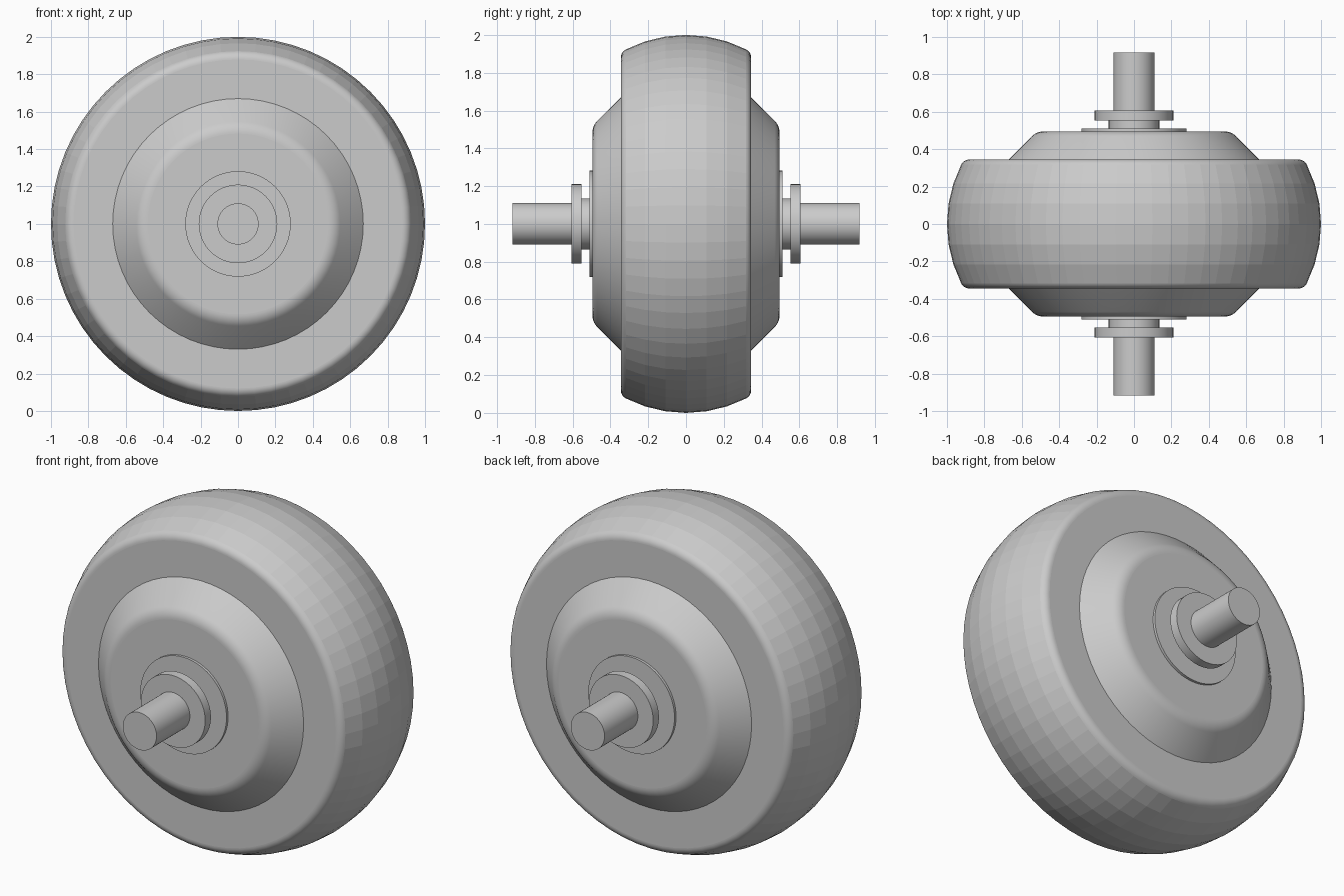
import bpy
import bmesh
from math import sin, cos, pi, sqrt, atan2, radians
from mathutils import Vector, Matrix

cube = bpy.data.objects.get("Cube")
if cube:
    bpy.data.objects.remove(cube, do_unlink=True)

AXLE_HEIGHT = 1.0

# Single neutral grey
grey = bpy.data.materials.new("plain_grey")
grey.use_nodes = True
colour = (0.6, 0.6, 0.6, 1)
grey.diffuse_color = colour
grey.node_tree.nodes["Principled BSDF"].inputs["Base Color"].default_value = colour


def arc(centre, radius, start, end, steps):
    """Points (radius, axial) along a circular arc."""
    angles = [start + (end - start) * i / steps for i in range(steps + 1)]
    return [(centre[0] + radius * cos(a), centre[1] + radius * sin(a)) for a in angles]


def mirrored(half):
    """Complete a profile, given from the +y end to the middle."""
    other = [(r, -y) for r, y in reversed(half)]
    return half + [p for p in other if p not in half]


def lathe(name, profile, closed=False, segments=64, flat_rule=None):
    """Revolve a (radius, y) profile around the axle."""
    bm = bmesh.new()
    verts = [bm.verts.new((r, y, 0)) for r, y in profile]
    pairs = list(zip(verts, verts[1:]))
    if closed:
        pairs.append((verts[-1], verts[0]))
    edges = [bm.edges.new(p) for p in pairs]
    bmesh.ops.spin(bm, geom=verts + edges, cent=(0, 0, 0), axis=(0, 1, 0),
                   angle=2 * pi, steps=segments)
    bmesh.ops.remove_doubles(bm, verts=bm.verts, dist=0.0001)
    bmesh.ops.recalc_face_normals(bm, faces=bm.faces)
    bmesh.ops.translate(bm, verts=bm.verts, vec=(0, 0, AXLE_HEIGHT))
    mesh = bpy.data.meshes.new(name)
    bm.to_mesh(mesh)
    bm.free()
    obj = bpy.data.objects.new(name, mesh)
    bpy.context.collection.objects.link(obj)
    mesh.materials.append(grey)
    bpy.ops.object.select_all(action='DESELECT')
    obj.select_set(True)
    bpy.context.view_layer.objects.active = obj
    bpy.ops.object.shade_smooth_by_angle(angle=radians(30))
    # Side walls stay flat, as do the faces picked by the rule
    for face in mesh.polygons:
        if abs(face.normal.y) > 0.999 or (flat_rule and flat_rule(face.center)):
            face.use_smooth = False
    return obj


# Tyre: crowned, faceted tread with rounded shoulders and flat walls
half_width, crown, shoulder = 0.345, 0.7, 0.05
crown_r = 1 - crown
fillet_y = half_width - shoulder
fillet_r = crown_r + sqrt((crown - shoulder) ** 2 - fillet_y ** 2)
edge_angle = atan2(fillet_y, fillet_r - crown_r)
tread_edge = crown * sin(edge_angle)
half = [(0.66, half_width)]
half += arc((fillet_r, fillet_y), shoulder, pi / 2, edge_angle, 8)
half += arc((crown_r, 0), crown, edge_angle, 0, 3)[1:]
lathe("tyre", mirrored(half), closed=True,
      flat_rule=lambda c: abs(c.y) < tread_edge - 0.02 and
      Vector((c.x, c.z - AXLE_HEIGHT)).length > 0.8)

# Hub: conical sides rounded into flat faces
hub_y, round_r = 0.495, 0.09
half = [(0, hub_y)]
half += arc((0.483, hub_y - round_r), round_r, pi / 2, pi / 4, 8)
half += [(0.67, 0.345), (0.67, 0)]
lathe("hub", mirrored(half))

# Axle running right through
lathe("axle", mirrored([(0, 0.917), (0.11, 0.917), (0.11, 0)]))

# Washer, neck and flange on each side
fittings = {
    "washer": (0.282, 0.48, 0.51),
    "neck": (0.135, 0.49, 0.57),
    "flange": (0.21, 0.553, 0.606),
}
for side, sign in (("front", -1), ("back", 1)):
    for part, (radius, inner, outer) in fittings.items():
        lathe(f"{side}_{part}", [(0, sign * inner), (radius, sign * inner),
                                 (radius, sign * outer), (0, sign * outer)])
